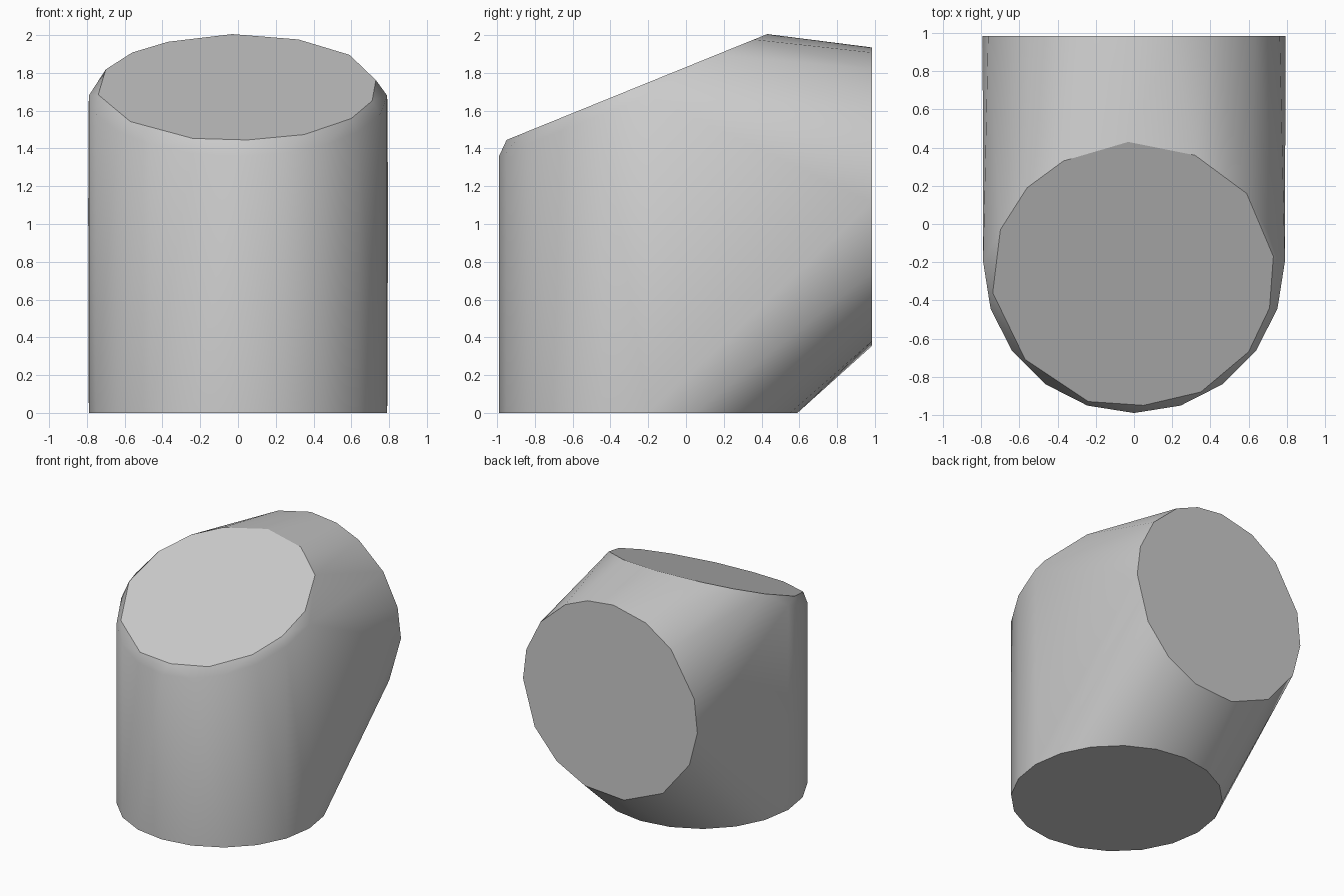
import bpy, bmesh, math

cube = bpy.data.objects.get("Cube")
if cube:
    bpy.data.objects.remove(cube, do_unlink=True)

RADIUS = 0.79
AXIS_Y = -0.2
points = []


def slope(y):
    """Height of the slanted top plane at depth y."""
    return 1.445 + 0.406 * (y + 0.95)


# Round base and the rim just under the slanted top
SIDES = 20
for i in range(SIDES):
    a = math.tau * i / SIDES
    x, y = RADIUS * math.cos(a), AXIS_Y + RADIUS * math.sin(a)
    points.append((x, y, 0))
    if y < AXIS_Y + 0.05:
        points.append((x, y, slope(y) - 0.07))

# Slanted top outline
top_outline = [(-0.03, 0.43), (0.32, 0.36), (0.59, 0.16), (0.73, -0.17),
               (0.71, -0.44), (0.6, -0.67), (0.35, -0.88), (0.05, -0.95),
               (-0.24, -0.93), (-0.57, -0.71), (-0.74, -0.36),
               (-0.7, -0.03), (-0.56, 0.19), (-0.37, 0.33)]
points += [(x, y, slope(y)) for x, y in top_outline]

# Round back opening, uneven corners
back_angles = [16, 37, 59, 75, 92, 114, 134, 164, 184, 205, 233, 261, 287, 308, 330, 358]
for d in back_angles:
    a = math.radians(d)
    points.append((0.795 * math.cos(a), 0.985, 1.14 + 0.795 * math.sin(a)))

# Wrap all the rings in one convex skin
bm = bmesh.new()
for p in points:
    bm.verts.new(p)
bmesh.ops.convex_hull(bm, input=bm.verts)
bmesh.ops.delete(bm, geom=[v for v in bm.verts if not v.link_faces], context='VERTS')
bmesh.ops.dissolve_limit(bm, angle_limit=math.radians(0.5), verts=bm.verts, edges=bm.edges)
bmesh.ops.recalc_face_normals(bm, faces=bm.faces)
mesh = bpy.data.meshes.new("elbow_body")
bm.to_mesh(mesh)
bm.free()
body = bpy.data.objects.new("elbow_body", mesh)
bpy.context.collection.objects.link(body)

# Plain grey
grey = bpy.data.materials.new("plain_grey")
grey.use_nodes = True
colour = (0.6, 0.6, 0.6, 1)
grey.diffuse_color = colour
grey.node_tree.nodes["Principled BSDF"].inputs["Base Color"].default_value = colour
mesh.materials.append(grey)

bpy.context.view_layer.objects.active = body
body.select_set(True)
bpy.ops.object.shade_smooth_by_angle(angle=math.radians(30))
